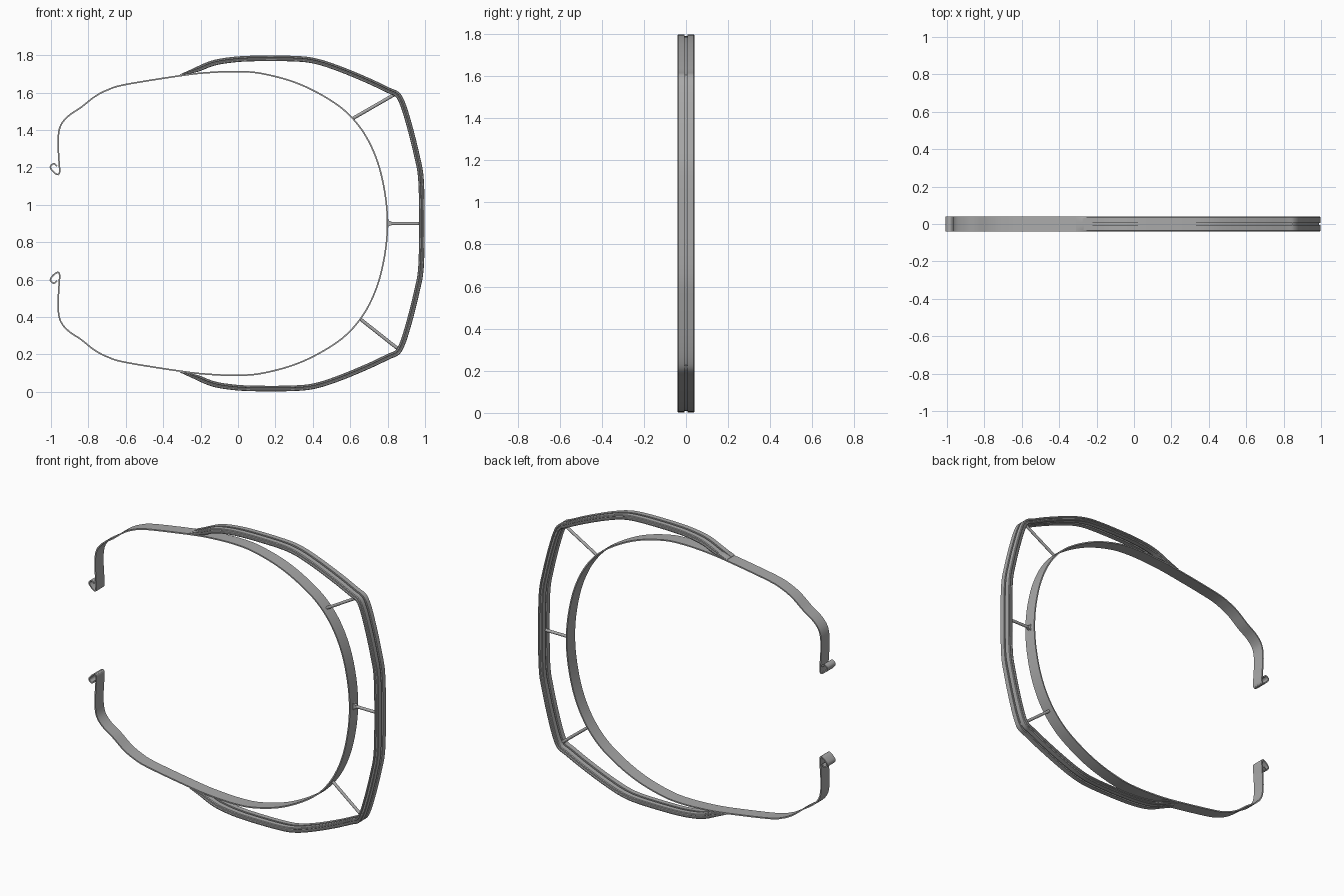
import bpy, bmesh, math
from mathutils import Vector

cube = bpy.data.objects.get("Cube")
if cube:
    bpy.data.objects.remove(cube)

grey = bpy.data.materials.new("plain grey")
grey.use_nodes = True
GREY = (0.4, 0.4, 0.4, 1)
grey.diffuse_color = GREY
grey.node_tree.nodes["Principled BSDF"].inputs["Base Color"].default_value = GREY
MID = 0.9


def smooth_path(pts, steps):
    """Catmull-Rom curve through the points."""
    p = [Vector(q) for q in pts]
    p = [2 * p[0] - p[1]] + p + [2 * p[-1] - p[-2]]
    out = []
    for a, b, c, d in zip(p, p[1:], p[2:], p[3:]):
        for i in range(steps):
            t = i / steps
            out.append(0.5 * (2 * b + (c - a) * t + (2 * a - 5 * b + 4 * c - d) * t**2
                              + (3 * b - a - 3 * c + d) * t**3))
    return out + [p[-2]]


def mirrored(half):
    """Upper half, followed by its reflection below the middle."""
    return half + [(x, 2 * MID - z) for x, z in reversed(half[:-1])]


def finish(name, bm):
    bmesh.ops.recalc_face_normals(bm, faces=bm.faces)
    mesh = bpy.data.meshes.new(name)
    bm.to_mesh(mesh)
    bm.free()
    mesh.materials.append(grey)
    ob = bpy.data.objects.new(name, mesh)
    bpy.context.collection.objects.link(ob)
    bpy.ops.object.select_all(action="DESELECT")
    ob.select_set(True)
    bpy.context.view_layer.objects.active = ob
    bpy.ops.object.shade_smooth_by_angle(angle=math.radians(25))
    return ob


def sweep(name, path, section, taper=0):
    """Sweep a (y, inward depth) section along a path in the xz plane."""
    bm = bmesh.new()
    rings, last = [], len(path) - 1
    for i, p in enumerate(path):
        t = (path[min(i + 1, last)] - path[max(i - 1, 0)]).normalized()
        inward = Vector((t.y, -t.x))
        k = min(1, 0.1 + min(i, last - i) / taper) if taper else 1
        ring = []
        for y, d in section:
            q = p + inward * d * k
            ring.append(bm.verts.new((q.x, y, q.y)))
        rings.append(ring)
    n = len(section)
    for r, s in zip(rings, rings[1:]):
        for j in range(n):
            bm.faces.new((r[j], r[(j + 1) % n], s[(j + 1) % n], s[j]))
    bm.faces.new(rings[0])
    bm.faces.new(rings[-1])
    return finish(name, bm)


# Inner band with curled ends
band = [(-0.97, 1.203), (-0.984, 1.215), (-0.998, 1.205), (-0.994, 1.19), (-0.97, 1.168),
        (-0.958, 1.175), (-0.962, 1.25), (-0.966, 1.33), (-0.96, 1.4), (-0.94, 1.445),
        (-0.9, 1.485), (-0.84, 1.525), (-0.77, 1.58), (-0.7, 1.617), (-0.6, 1.647),
        (-0.3, 1.695), (-0.15, 1.711), (0, 1.716), (0.13, 1.705), (0.3, 1.66),
        (0.45, 1.59), (0.58, 1.5), (0.68, 1.38), (0.75, 1.23), (0.79, 1.06), (0.803, 0.9)]
sweep("inner_band", smooth_path(mirrored(band), 6),
      [(-0.04, 0), (0.04, 0), (0.04, 0.008), (-0.04, 0.008)])

# Outer frame: two grooved rails joined by a thin web
frame = [(-0.31, 1.697), (-0.25, 1.724), (-0.15, 1.768), (-0.05, 1.788), (0.08, 1.797),
         (0.3, 1.796), (0.42, 1.782), (0.55, 1.74), (0.7, 1.678), (0.81, 1.626),
         (0.86, 1.602), (0.892, 1.55), (0.93, 1.43), (0.97, 1.27), (0.993, 1.14), (0.998, 0.9)]
side = [(0.006, 0.008), (0.006, 0), (0.036, 0), (0.04, 0.004), (0.04, 0.010), (0.034, 0.013),
        (0.034, 0.017), (0.04, 0.02), (0.04, 0.026), (0.036, 0.03), (0.006, 0.03), (0.006, 0.022)]
sweep("outer_frame", smooth_path(mirrored(frame), 5),
      side + [(-y, d) for y, d in reversed(side)], taper=8)


def strut(name, start, end):
    a, b = Vector((start[0], 0, start[1])), Vector((end[0], 0, end[1]))
    bm = bmesh.new()
    bmesh.ops.create_cone(bm, cap_ends=True, segments=12, radius1=0.009, radius2=0.009,
                          depth=(b - a).length)
    bmesh.ops.rotate(bm, verts=bm.verts, matrix=(b - a).to_track_quat("Z", "Y").to_matrix())
    bmesh.ops.translate(bm, verts=bm.verts, vec=(a + b) / 2)
    finish(name, bm)


# Struts between band and frame
strut("upper_strut", (0.617, 1.463), (0.85, 1.597))
strut("middle_strut", (0.8, 0.9), (0.98, 0.9))
strut("lower_strut", (0.655, 0.388), (0.87, 0.218))

# Flared foot of the middle strut
foot = bmesh.new()
outline = [(0.797, 0.94), (0.806, 0.915), (0.822, 0.909), (0.822, 0.891), (0.806, 0.885), (0.797, 0.86)]
face = foot.faces.new([foot.verts.new((x, -0.009, z)) for x, z in outline])
top = bmesh.ops.extrude_face_region(foot, geom=[face])["geom"]
bmesh.ops.translate(foot, verts=[v for v in top if isinstance(v, bmesh.types.BMVert)], vec=(0, 0.018, 0))
finish("strut_foot", foot)
